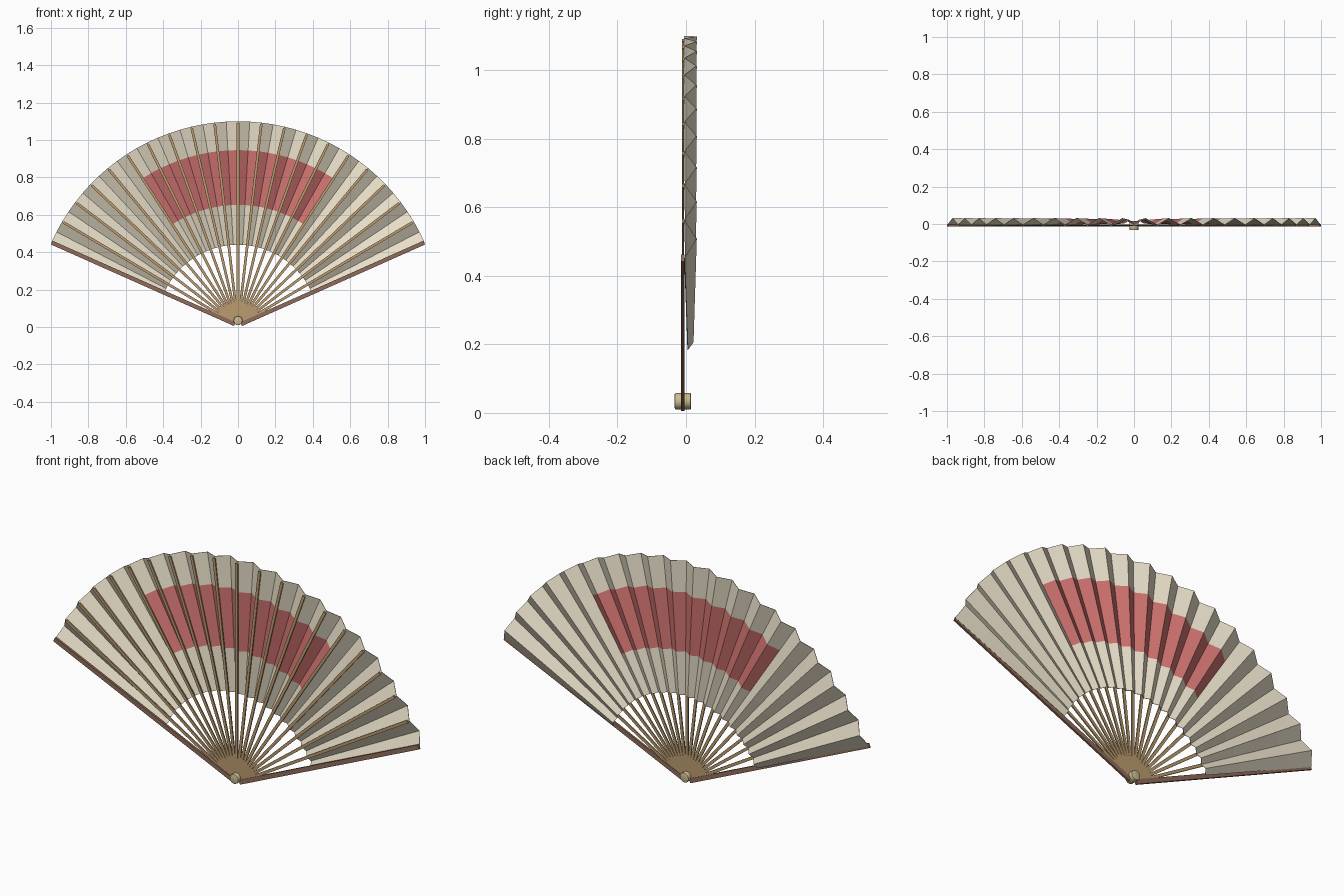
import bpy, bmesh, math
from mathutils import Matrix, Vector

if "Cube" in bpy.data.objects:
    bpy.data.objects.remove(bpy.data.objects["Cube"])

ZC = 0.008                   # height of the fan centre
R_IN, R_OUT = 0.432, 1.092   # leaf radii
HALF = math.radians(66)      # half of the opening angle
PLEATS = 20
STICK_Y = -0.009


def material(name, rgb):
    m = bpy.data.materials.new(name)
    m.diffuse_color = (*rgb, 1)
    m.use_nodes = True
    m.node_tree.nodes["Principled BSDF"].inputs["Base Color"].default_value = m.diffuse_color
    return m


def add_object(name, bm, *mats):
    bmesh.ops.recalc_face_normals(bm, faces=bm.faces)
    me = bpy.data.meshes.new(name)
    bm.to_mesh(me)
    bm.free()
    ob = bpy.data.objects.new(name, me)
    bpy.context.collection.objects.link(ob)
    for m in mats:
        me.materials.append(m)
    return ob


paper = material("paper", (0.80, 0.73, 0.58))
red = material("red_band", (0.62, 0.17, 0.16))
bamboo = material("bamboo", (0.50, 0.33, 0.16))
dark = material("dark_wood", (0.28, 0.15, 0.10))
brass = material("brass", (0.60, 0.50, 0.28))

# Pleated leaf: zigzag rings, with a red block in the middle
bm = bmesh.new()
radii = [R_IN, 0.645, 0.938, R_OUT]
rings = []
for r in radii:
    amp = 0.008 + 0.0095 * (r - R_IN) / (R_OUT - R_IN)
    ring = []
    for i in range(2 * PLEATS + 1):
        a = -HALF + HALF * i / PLEATS
        y = 0.013 + (amp if i % 2 else -amp)
        ring.append(bm.verts.new((r * math.sin(a), y, ZC + r * math.cos(a))))
    rings.append(ring)
for k in range(3):
    for i in range(2 * PLEATS):
        f = bm.faces.new((rings[k][i], rings[k][i + 1],
                          rings[k + 1][i + 1], rings[k + 1][i]))
        f.material_index = int(k == 1 and PLEATS // 2 <= i < PLEATS * 3 // 2)
leaf = add_object("pleated_leaf", bm, paper, red)
sol = leaf.modifiers.new("thickness", 'SOLIDIFY')
sol.thickness = 0.002
sol.offset = 0


# Flat stick lying along a radius of the fan
def stick(name, angle, r0, r1, width, depth, mat):
    bm = bmesh.new()
    bmesh.ops.create_cube(bm, size=1)
    bm.transform(Matrix.Translation((0, STICK_Y, ZC))
                 @ Matrix.Rotation(angle, 4, 'Y')
                 @ Matrix.Translation((0, 0, (r0 + r1) / 2))
                 @ Matrix.Diagonal(Vector((width, depth, r1 - r0, 1))))
    return add_object(name, bm, mat)


# Inner ribs, one behind each front fold
for i in range(1, PLEATS):
    stick(f"rib_{i:02d}", -HALF + 2 * HALF * i / PLEATS,
          0.02, 1.083, 0.014, 0.006, bamboo)

# Guard sticks at both ends
for side, s in (("left", -1), ("right", 1)):
    stick(f"guard_{side}", s * HALF, 0.018, 1.09, 0.022, 0.010, dark)

# Pivot rivet
bm = bmesh.new()
bmesh.ops.create_cone(bm, cap_ends=True, segments=20, radius1=0.024,
                      radius2=0.024, depth=0.048)
rims = [e for e in bm.edges if abs(e.verts[0].co.z - e.verts[1].co.z) < 1e-5]
bmesh.ops.bevel(bm, geom=rims, offset=0.004, segments=2, affect='EDGES', profile=0.5)
bm.transform(Matrix.Translation((0, STICK_Y, 0.034)) @ Matrix.Rotation(math.pi / 2, 4, 'X'))
rivet = add_object("pivot_rivet", bm, brass)
bpy.context.view_layer.objects.active = rivet
rivet.select_set(True)
bpy.ops.object.shade_smooth_by_angle(angle=math.radians(40))
